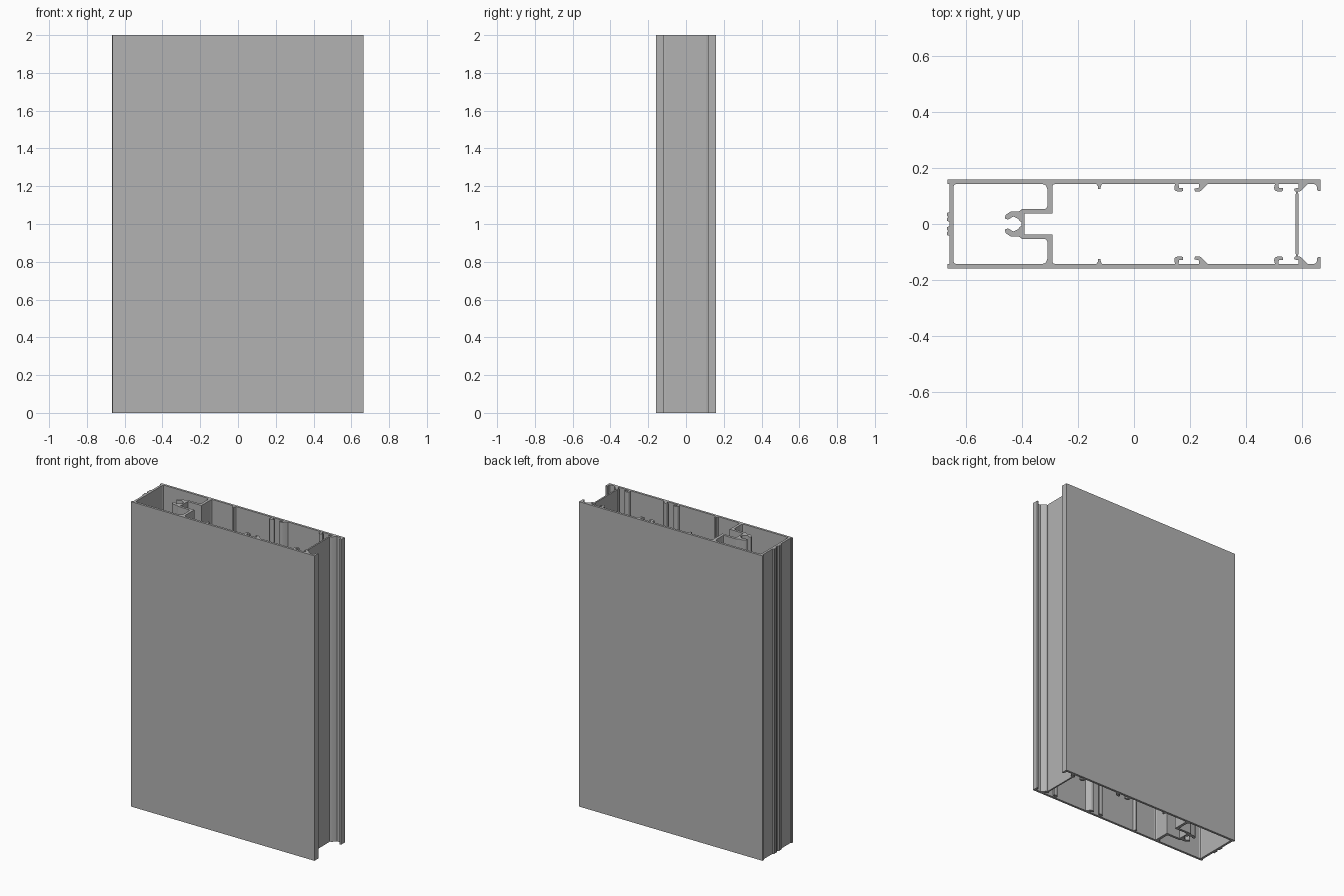
import bpy
import bmesh

cube = bpy.data.objects.get("Cube")
if cube:
    bpy.data.objects.remove(cube, do_unlink=True)

HEIGHT = 2.0
OUT, INN = 0.158, 0.143          # outer and inner face of the side skins
LEFT, RIGHT = -0.665, 0.665

metal = bpy.data.materials.new("aluminium grey")
metal.use_nodes = True
grey = (0.45, 0.45, 0.45, 1)
metal.diffuse_color = grey
metal.node_tree.nodes["Principled BSDF"].inputs["Base Color"].default_value = grey


def extrude(name, outlines, mirror=True, rounding=0):
    """Extrude outlines in the ground plane to full height, mirrored front to back."""
    bm = bmesh.new()
    for outline in outlines:
        for side in ((1, -1) if mirror else (1,)):
            low = [bm.verts.new((x, y * side, 0)) for x, y in outline]
            high = [bm.verts.new((x, y * side, HEIGHT)) for x, y in outline]
            bm.faces.new(low)
            bm.faces.new(high)
            for i in range(len(low)):
                j = (i + 1) % len(low)
                bm.faces.new((low[i], low[j], high[j], high[i]))
    bmesh.ops.recalc_face_normals(bm, faces=bm.faces)
    if rounding:
        upright = [e for e in bm.edges
                   if abs(e.verts[0].co.z - e.verts[1].co.z) > 1]
        bmesh.ops.bevel(bm, geom=upright, offset=rounding, segments=3,
                        profile=0.5, affect='EDGES', clamp_overlap=True)
    mesh = bpy.data.meshes.new(name)
    bm.to_mesh(mesh)
    bm.free()
    mesh.materials.append(metal)
    ob = bpy.data.objects.new(name, mesh)
    bpy.context.collection.objects.link(ob)
    if rounding:
        bpy.ops.object.select_all(action='DESELECT')
        ob.select_set(True)
        bpy.context.view_layer.objects.active = ob
        bpy.ops.object.shade_smooth_by_angle()
    return ob


def box(x0, x1, y0, y1):
    return [(x0, y0), (x1, y0), (x1, y1), (x0, y1)]


def fillet(x, y, sx, sy, r):
    k = r * 0.3
    return [(x, y), (x + sx * r, y), (x + sx * k, y + sy * k), (x, y + sy * r)]


def shift(outline, dx):
    return [(x + dx, y) for x, y in outline]


# Side skins and the lips on the open edge
extrude("side_skins", [box(LEFT, RIGHT, INN, OUT)])
extrude("edge_lips", [[(RIGHT, INN), (RIGHT, 0.117), (0.656, 0.117),
                       (0.652, 0.122), (0.652, INN)]])

# Closed edge with its raised, grooved ribs
extrude("closed_edge_wall", [box(-0.658, -0.643, -INN, INN)], mirror=False)
extrude("closed_edge_ribs", [[(-0.658, 0.042), (-0.667, 0.039), (-0.667, 0.03),
                              (-0.661, 0.025), (-0.667, 0.02), (-0.667, 0.012),
                              (-0.658, 0.008)]])

# Stepped inner channel
extrude("channel_webs", [box(-0.309, -0.291, 0.037, INN)])
extrude("channel_shelves", [box(-0.39, -0.309, 0.037, 0.053)])
extrude("channel_back", [box(-0.4, -0.39, -0.053, 0.053)], mirror=False)

# Screw claws behind the channel
extrude("screw_claws", [[(-0.398, 0.053), (-0.412, 0.044), (-0.44, 0.044),
                         (-0.458, 0.032), (-0.46, 0.019), (-0.448, 0.016),
                         (-0.43, 0.027), (-0.415, 0.02), (-0.404, 0.008),
                         (-0.398, 0.008)]], rounding=0.004)

# Softened inside corners
extrude("corner_fillets", [
    fillet(-0.643, INN, 1, -1, 0.01),
    fillet(-0.309, INN, -1, -1, 0.018),
    fillet(-0.291, INN, 1, -1, 0.01),
    fillet(-0.309, 0.053, -1, 1, 0.01),
    fillet(0.652, INN, -1, -1, 0.012),
])

# Small guide ribs
extrude("guide_ribs", [[(-0.135, INN), (-0.129, 0.135), (-0.129, 0.124),
                        (-0.12, 0.124), (-0.118, 0.135), (-0.113, INN)]])

# Two pairs of snap clips
hook = [(0.148, INN + 0.003), (0.143, 0.13), (0.146, 0.119), (0.158, 0.115),
        (0.174, 0.117), (0.176, 0.128), (0.16, 0.128), (0.159, INN + 0.003)]
ramp = [(0.266, INN + 0.003), (0.238, 0.117), (0.218, 0.115), (0.214, 0.126),
        (0.231, 0.129), (0.231, INN + 0.003)]
STEP = 0.356
extrude("hook_clips", [hook, shift(hook, STEP)], rounding=0.003)
extrude("ramp_clips", [ramp, shift(ramp, STEP)], rounding=0.003)

# Thin cover strip closing the open edge
extrude("cover_strip", [box(0.576, 0.586, -0.105, 0.105)], mirror=False)
extrude("cover_strip_edges", [[(0.576, 0.105), (0.586, 0.105),
                               (0.583, 0.117), (0.579, 0.117)]])
